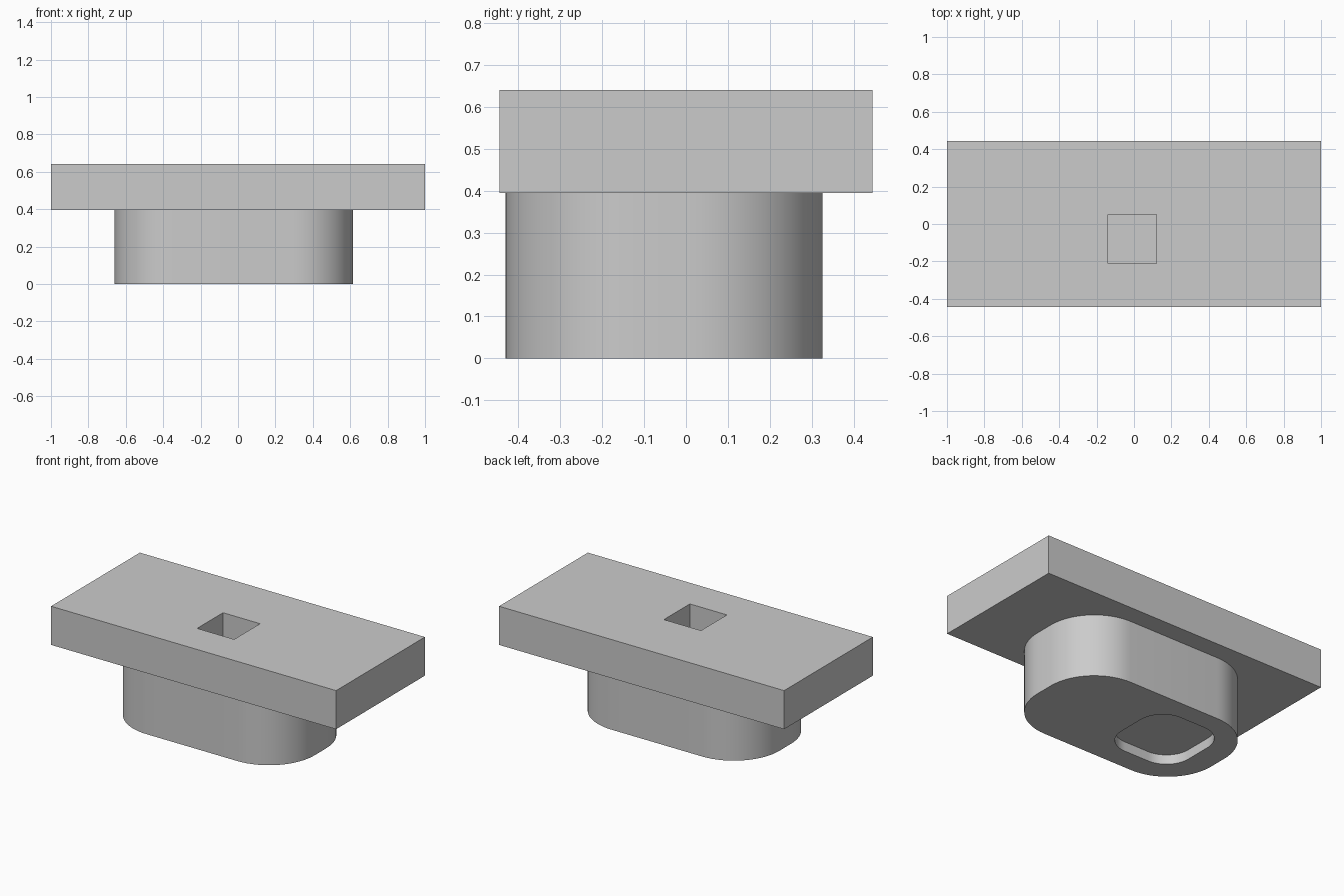
import bpy, bmesh, math

if "Cube" in bpy.data.objects:
    bpy.data.objects.remove(bpy.data.objects["Cube"])

grey = bpy.data.materials.new("light_grey")
grey.diffuse_color = (0.6, 0.6, 0.6, 1.0)
grey.use_nodes = True
grey.node_tree.nodes["Principled BSDF"].inputs["Base Color"].default_value = grey.diffuse_color


def outline(cx, cy, half_x, half_y, z, radius=0.0, steps=16):
    """Rectangle outline, with rounded corners when a radius is given."""
    points = []
    for corner, (sx, sy) in enumerate([(1, 1), (-1, 1), (-1, -1), (1, -1)]):
        x = cx + sx * (half_x - radius)
        y = cy + sy * (half_y - radius)
        if radius == 0:
            points.append((x, y, z))
            continue
        for i in range(steps + 1):
            a = (corner + i / steps) * math.pi / 2
            points.append((x + radius * math.cos(a), y + radius * math.sin(a), z))
    return points


def loft(name, outlines, closed):
    """Join successive outlines with quads; cap the ends unless closed."""
    bm = bmesh.new()
    rings = [[bm.verts.new(p) for p in o] for o in outlines]
    pairs = list(zip(rings, rings[1:]))
    if closed:
        pairs.append((rings[-1], rings[0]))
    else:
        bm.faces.new(rings[0])
        bm.faces.new(rings[-1])
    for a, b in pairs:
        n = len(a)
        for i in range(n):
            j = (i + 1) % n
            bm.faces.new((a[i], a[j], b[j], b[i]))
    bmesh.ops.recalc_face_normals(bm, faces=bm.faces)
    mesh = bpy.data.meshes.new(name)
    bm.to_mesh(mesh)
    bm.free()
    mesh.materials.append(grey)
    obj = bpy.data.objects.new(name, mesh)
    bpy.context.collection.objects.link(obj)
    return obj


PLATE_BOTTOM, PLATE_TOP = 0.395, 0.64

# Top plate with a square hole
loft("top_plate", [
    outline(-0.01, -0.08, 0.13, 0.13, PLATE_BOTTOM),
    outline(-0.01, -0.08, 0.13, 0.13, PLATE_TOP),
    outline(0, 0, 1.0, 0.445, PLATE_TOP),
    outline(0, 0, 1.0, 0.445, PLATE_BOTTOM),
], closed=True)

# Rounded base with a shallow rounded recess underneath
base = loft("rounded_base", [
    outline(-0.022, -0.053, 0.638, 0.378, PLATE_BOTTOM, 0.32),
    outline(-0.022, -0.053, 0.638, 0.378, 0.0, 0.32),
    outline(-0.262, -0.045, 0.245, 0.245, 0.0, 0.16),
    outline(-0.262, -0.045, 0.245, 0.245, 0.06, 0.16),
], closed=False)
bpy.context.view_layer.objects.active = base
base.select_set(True)
bpy.ops.object.shade_smooth_by_angle(angle=math.radians(30))
